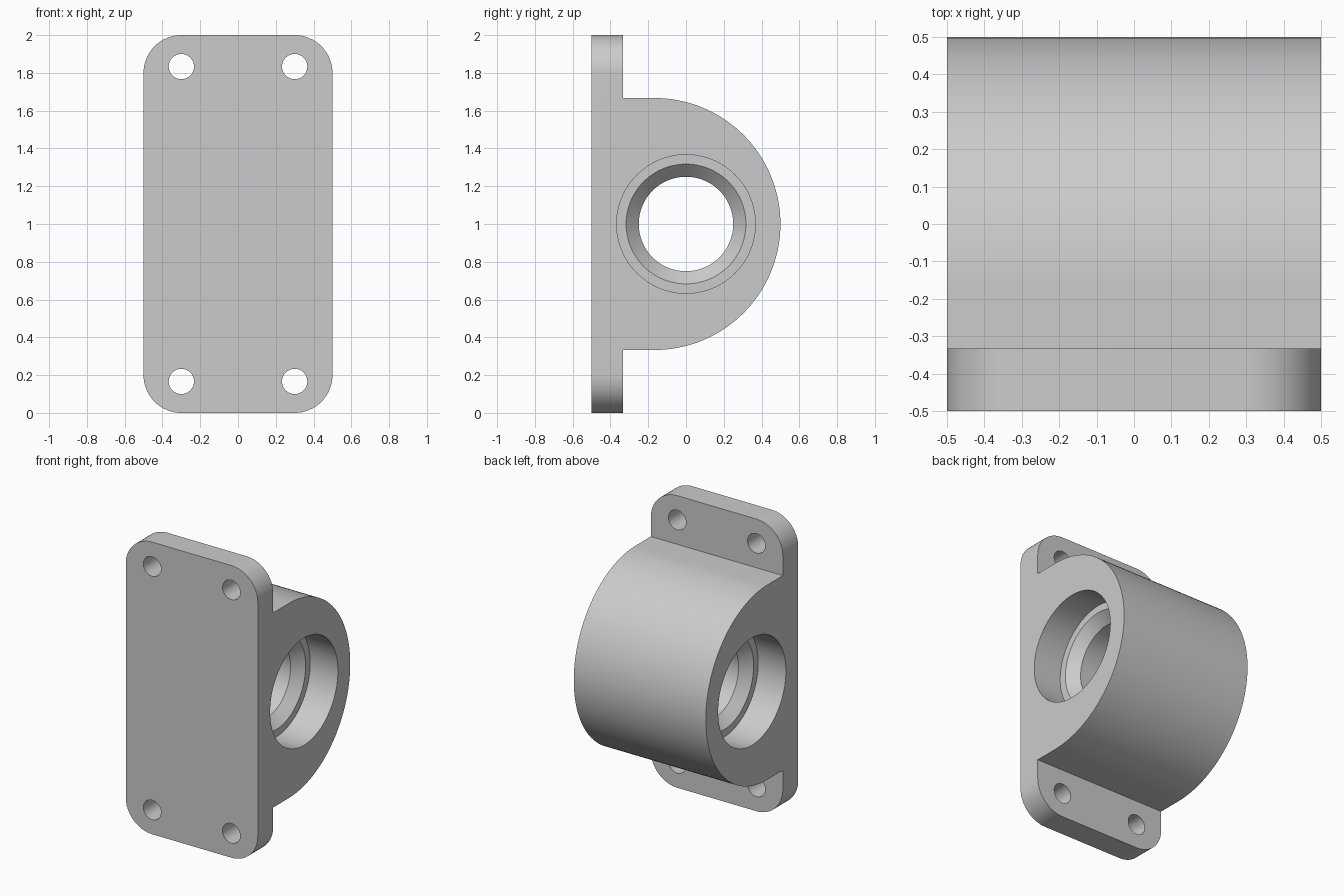
import bpy, bmesh
from math import sin, cos, pi, radians

old = bpy.data.objects.get("Cube")
if old:
    bpy.data.objects.remove(old)

GREY = (0.6, 0.6, 0.6, 1)
metal = bpy.data.materials.new("plain grey")
metal.use_nodes = True
metal.diffuse_color = GREY
metal.node_tree.nodes["Principled BSDF"].inputs["Base Color"].default_value = GREY


def arc(cx, cy, r, a0, a1, n):
    angles = [radians(a0 + (a1 - a0) * i / n) for i in range(n + 1)]
    return [(cx + r * cos(a), cy + r * sin(a)) for a in angles]


def finish(name, bm):
    bmesh.ops.recalc_face_normals(bm, faces=bm.faces)
    mesh = bpy.data.meshes.new(name)
    bm.to_mesh(mesh)
    bm.free()
    mesh.materials.append(metal)
    obj = bpy.data.objects.new(name, mesh)
    bpy.context.collection.objects.link(obj)
    return obj


def prism(name, points, offset):
    """Extrude a closed outline of 3D points along an offset."""
    bm = bmesh.new()
    face = bm.faces.new([bm.verts.new(p) for p in points])
    extruded = bmesh.ops.extrude_face_region(bm, geom=[face])["geom"]
    verts = [g for g in extruded if isinstance(g, bmesh.types.BMVert)]
    bmesh.ops.translate(bm, vec=offset, verts=verts)
    return finish(name, bm)


def boolean(target, tool, operation):
    mod = target.modifiers.new(operation.lower(), "BOOLEAN")
    mod.operation = operation
    mod.solver = "EXACT"
    mod.object = tool
    bpy.context.view_layer.objects.active = target
    bpy.ops.object.modifier_apply(modifier=mod.name)
    bpy.data.objects.remove(tool)


THIRD = 1 / 3
SIXTH = 1 / 6

# Mounting plate with rounded corners
outline = []
for i, (sx, sz) in enumerate([(1, 1), (-1, 1), (-1, -1), (1, -1)]):
    outline += arc(0.3 * sx, 1 + 0.8 * sz, 0.2, 90 * i, 90 * i + 90, 16)
bracket = prism("bearing_bracket", [(x, -0.5, z) for x, z in outline], (0, SIXTH, 0))

# Round-backed housing, sunk a little into the plate
profile = arc(-SIXTH, 1, 2 * THIRD, -90, 90, 64)
profile += [(-0.42, 1 + 2 * THIRD), (-0.42, THIRD)]
housing = prism("housing", [(-0.5, y, z) for y, z in profile], (1, 0, 0))
boolean(bracket, housing, "UNION")

# Stepped bore: wide seat, ledge, chamfer and narrow middle, alike at both ends
half = [(0.6, 0.367), (0.29, 0.367), (0.29, 0.317), (0.223, 0.25)]
steps = half + [(-x, r) for x, r in reversed(half)]
bm = bmesh.new()
N = 96
rings = [[bm.verts.new((x, r * cos(2 * pi * k / N), 1 + r * sin(2 * pi * k / N)))
          for k in range(N)] for x, r in steps]
for a, b in zip(rings, rings[1:]):
    for k in range(N):
        j = (k + 1) % N
        bm.faces.new((a[k], a[j], b[j], b[k]))
bm.faces.new(rings[0])
bm.faces.new(rings[-1])
boolean(bracket, finish("bore_cutter", bm), "DIFFERENCE")

# Four bolt holes through the plate
for sx in (-1, 1):
    for z in (SIXTH, 2 - SIXTH):
        circle = arc(0.3 * sx, z, 0.067, 0, 360, 32)[:-1]
        cutter = prism("bolt_hole_cutter", [(x, -0.6, z) for x, z in circle], (0, 0.4, 0))
        boolean(bracket, cutter, "DIFFERENCE")

# Smooth curved walls, crisp edges
bpy.ops.object.select_all(action="DESELECT")
bracket.select_set(True)
bpy.context.view_layer.objects.active = bracket
bpy.ops.object.shade_smooth_by_angle(angle=radians(30))
